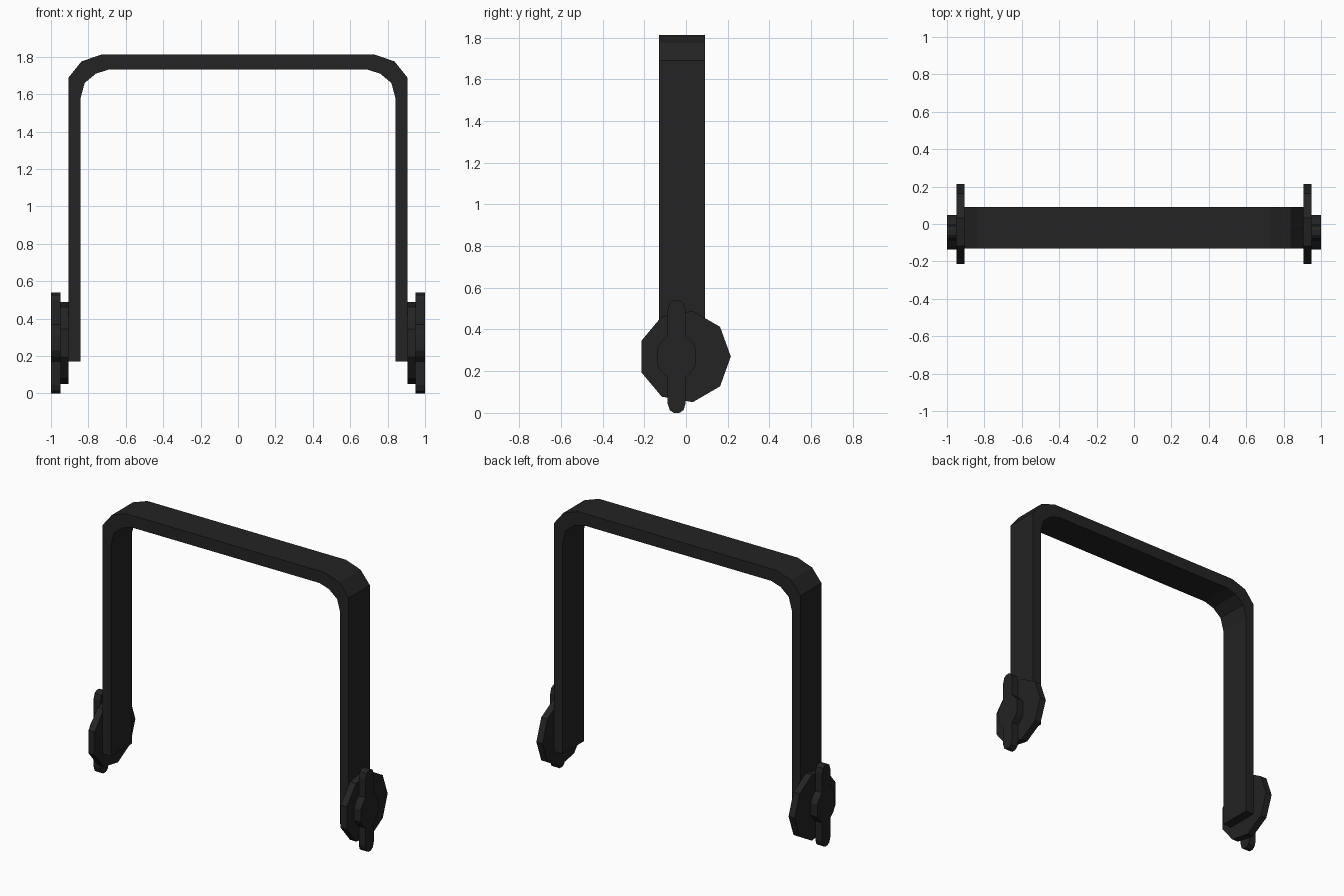
import bpy, bmesh, math

cube = bpy.data.objects.get("Cube")
if cube:
    bpy.data.objects.remove(cube, do_unlink=True)

COLOR = (0.017, 0.017, 0.017, 1)
black = bpy.data.materials.new("matte black")
black.use_nodes = True
black.diffuse_color = COLOR
bsdf = black.node_tree.nodes["Principled BSDF"]
bsdf.inputs["Base Color"].default_value = COLOR
bsdf.inputs["Roughness"].default_value = 0.7


def extrude(name, outline, offset):
    """Extrude a closed 3D outline along an offset vector."""
    bm = bmesh.new()
    face = bm.faces.new([bm.verts.new(p) for p in outline])
    result = bmesh.ops.extrude_face_region(bm, geom=[face])
    moved = [g for g in result["geom"] if isinstance(g, bmesh.types.BMVert)]
    bmesh.ops.translate(bm, verts=moved, vec=offset)
    bmesh.ops.recalc_face_normals(bm, faces=bm.faces)
    mesh = bpy.data.meshes.new(name)
    bm.to_mesh(mesh)
    bm.free()
    mesh.materials.append(black)
    obj = bpy.data.objects.new(name, mesh)
    bpy.context.collection.objects.link(obj)
    return obj


# Bent strap: right half of the outer and inner edges, mirrored into a U
outer = [(0.905, 0.17), (0.905, 1.69), (0.837, 1.775), (0.73, 1.812)]
inner = [(0.843, 0.17), (0.843, 1.575), (0.82, 1.66), (0.76, 1.71), (0.69, 1.732)]


def arch(half):
    return half + [(-x, z) for x, z in reversed(half)]


strap = arch(outer) + arch(inner)[::-1]
extrude("bracket_strap", [(x, -0.13, z) for x, z in strap], (0, 0.222, 0))

# Nine-sided clamp disc
KNOB_Z = 0.27
disc = [(-0.006 + 0.221 * math.cos(i * math.tau / 9),
         KNOB_Z + 0.222 * math.sin(i * math.tau / 9)) for i in range(9)]

# Bar handle with rounded ends and a wider hub, from one quarter outline
quarter = [(0.092, 0.04), (0.075, 0.07), (0.043, 0.10),
           (0.043, 0.225), (0.033, 0.257), (0.014, 0.27)]
upper = quarter + [(-y, z) for y, z in reversed(quarter)]
handle = [(y - 0.045, KNOB_Z + z) for y, z in upper + [(-y, -z) for y, z in upper]]

for side, s in (("left", 1), ("right", -1)):
    extrude(side + "_clamp_disc", [(s * 0.905, y, z) for y, z in disc], (s * 0.045, 0, 0))
    extrude(side + "_knob_handle", [(s * 0.95, y, z) for y, z in handle], (s * 0.05, 0, 0))
